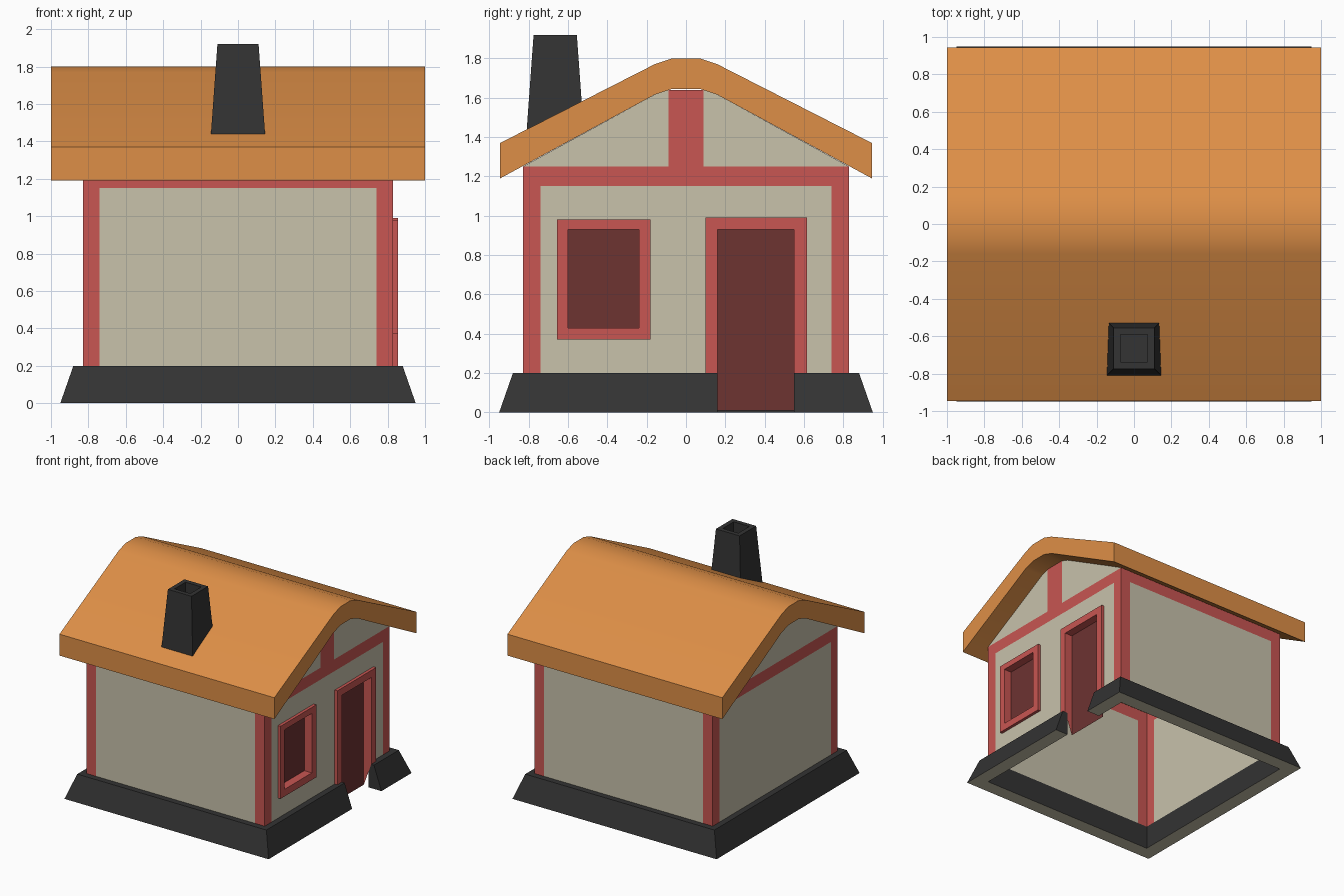
import bpy
from math import radians
from mathutils import Matrix, Vector

if "Cube" in bpy.data.objects:
    bpy.data.objects.remove(bpy.data.objects["Cube"])


def material(name, rgb):
    m = bpy.data.materials.new(name)
    m.diffuse_color = (*rgb, 1)
    m.use_nodes = True
    m.node_tree.nodes["Principled BSDF"].inputs["Base Color"].default_value = m.diffuse_color
    return m


PLASTER = material("plaster", (0.58, 0.54, 0.41))
TIMBER = material("red_timber", (0.58, 0.093, 0.084))
DARK_RED = material("dark_red", (0.153, 0.033, 0.031))
ROOF = material("orange_roof", (0.73, 0.275, 0.063))
STONE = material("charcoal_stone", (0.033, 0.033, 0.033))


def build(name, faces, mats):
    """faces: list of (points, material index)"""
    verts, index, polys = [], {}, []
    for pts, _ in faces:
        poly = []
        for p in pts:
            key = tuple(round(c, 4) for c in p)
            if key not in index:
                index[key] = len(verts)
                verts.append(key)
            poly.append(index[key])
        polys.append(poly)
    me = bpy.data.meshes.new(name)
    me.from_pydata(verts, [], polys)
    for m in mats:
        me.materials.append(m)
    for poly, (_, mi) in zip(me.polygons, faces):
        poly.material_index = mi
    ob = bpy.data.objects.new(name, me)
    bpy.context.collection.objects.link(ob)
    return ob


def skin(loops, closed=True):
    """quads between consecutive counter-clockwise loops"""
    faces = []
    n = len(loops[0])
    for a, b in zip(loops, loops[1:]):
        for i in range(n if closed else n - 1):
            j = (i + 1) % n
            faces.append(([a[i], a[j], b[j], b[i]], 0))
    return faces


# walls: flush plaster panels with red corner posts and top beam
W = 0.83


def wall(turn, us, zs, hole=lambda u, z: False, gable=None):
    rot = Matrix.Rotation(radians(turn), 3, 'Z')
    out = []

    def add(pts, mi):
        out.append(([rot @ Vector((W, u, z)) for u, z in pts], mi))

    for u0, u1 in zip(us, us[1:]):
        for z0, z1 in zip(zs, zs[1:]):
            u, z = (u0 + u1) / 2, (z0 + z1) / 2
            if not hole(u, z):
                add([(u0, z0), (u1, z0), (u1, z1), (u0, z1)],
                    int(abs(u) > 0.74 or z > 1.15))
    if gable is not None:
        half = [(-W, 1.25), (-0.09, 1.25), (-0.09, 1.64), (-0.16, 1.615)]
        add(half, 0)
        add([(-u, z) for u, z in reversed(half)], 0)
        add([(-0.09, 1.25), (0.09, 1.25), (0.09, 1.64), (-0.09, 1.64)], gable)
    return out


def openings(u, z):
    return (-0.6 < u < -0.24 and 0.43 < z < 0.93) or (0.16 < u < 0.55 and z < 0.93)


plain = [-W, -0.74, 0.74, W], [0.2, 1.15, 1.25]
pierced = [-W, -0.74, -0.6, -0.24, 0.16, 0.55, 0.74, W], [0.2, 0.43, 0.93, 1.15, 1.25]
walls = (wall(0, *pierced, hole=openings, gable=1) + wall(90, *plain)
         + wall(180, *plain, gable=0) + wall(270, *plain))
build("walls", walls, [PLASTER, TIMBER])


# sloped stone plinth, interrupted at the door
def plinth_path(r, z):
    return [(r, 0.55, z), (r, r, z), (-r, r, z), (-r, -r, z), (r, -r, z), (r, 0.16, z)]


profile = [(0.95, 0), (0.88, 0.2), (W, 0.2), (W, 0)]
loops = [plinth_path(*p) for p in profile]
base = skin(loops + loops[:1], closed=False)
base = base[:-5] + [(pts, 1) for pts, _ in base[-5:]]
base += [([l[0] for l in loops], 0), ([l[-1] for l in reversed(loops)], 0)]
build("plinth", base, [STONE, PLASTER])


# window and door: raised frame, deep reveal and recessed panel
def rect(x, y0, y1, z0, z1):
    return [(x, y0, z0), (x, y1, z0), (x, y1, z1), (x, y0, z1)]


BACK, FACE = 0.785, 0.855
win = [rect(x, -0.655, -0.18, 0.37, 0.98) for x in (W, FACE)]
win += [rect(x, -0.6, -0.24, 0.43, 0.93) for x in (FACE, BACK)]
build("window", skin(win) + [(win[-1], 1)], [TIMBER, DARK_RED])


def arch(x, y0, y1, z0, z1):
    r = rect(x, y0, y1, z0, z1)
    return r[1:] + r[:1]


door = [arch(x, 0.1, 0.615, 0.2, 0.99) for x in (W, FACE)]
door += [arch(FACE, 0.16, 0.55, 0.2, 0.93), arch(BACK, 0.16, 0.55, 0.01, 0.93)]
build("door", skin(door, closed=False) + [(door[-1], 1)], [TIMBER, DARK_RED])

# thick roof with a rounded ridge
top = [(0.945, 1.37), (0.16, 1.77), (0.07, 1.8)]
under = [(0.07, 1.645), (0.16, 1.615), (0.945, 1.19)]
outline = top + [(-y, z) for y, z in reversed(top)]
outline += [(-y, z) for y, z in reversed(under)] + under
ends = [[(x, y, z) for y, z in outline] for x in (-1, 1)]
roof = build("roof", skin(ends) + [(ends[1], 0), (ends[0][::-1], 0)], [ROOF])
bpy.context.view_layer.objects.active = roof
roof.select_set(True)
bpy.ops.object.shade_smooth_by_angle(angle=radians(30))


# tapered hollow chimney
def square(r, z, cy=-0.665):
    return [(-r, cy - r, z), (r, cy - r, z), (r, cy + r, z), (-r, cy + r, z)]


flue = [square(*p) for p in ((0.145, 1.435), (0.11, 1.92), (0.073, 1.92), (0.073, 1.8))]
build("chimney", skin(flue) + [(flue[-1], 0), (flue[0][::-1], 0)], [STONE])
